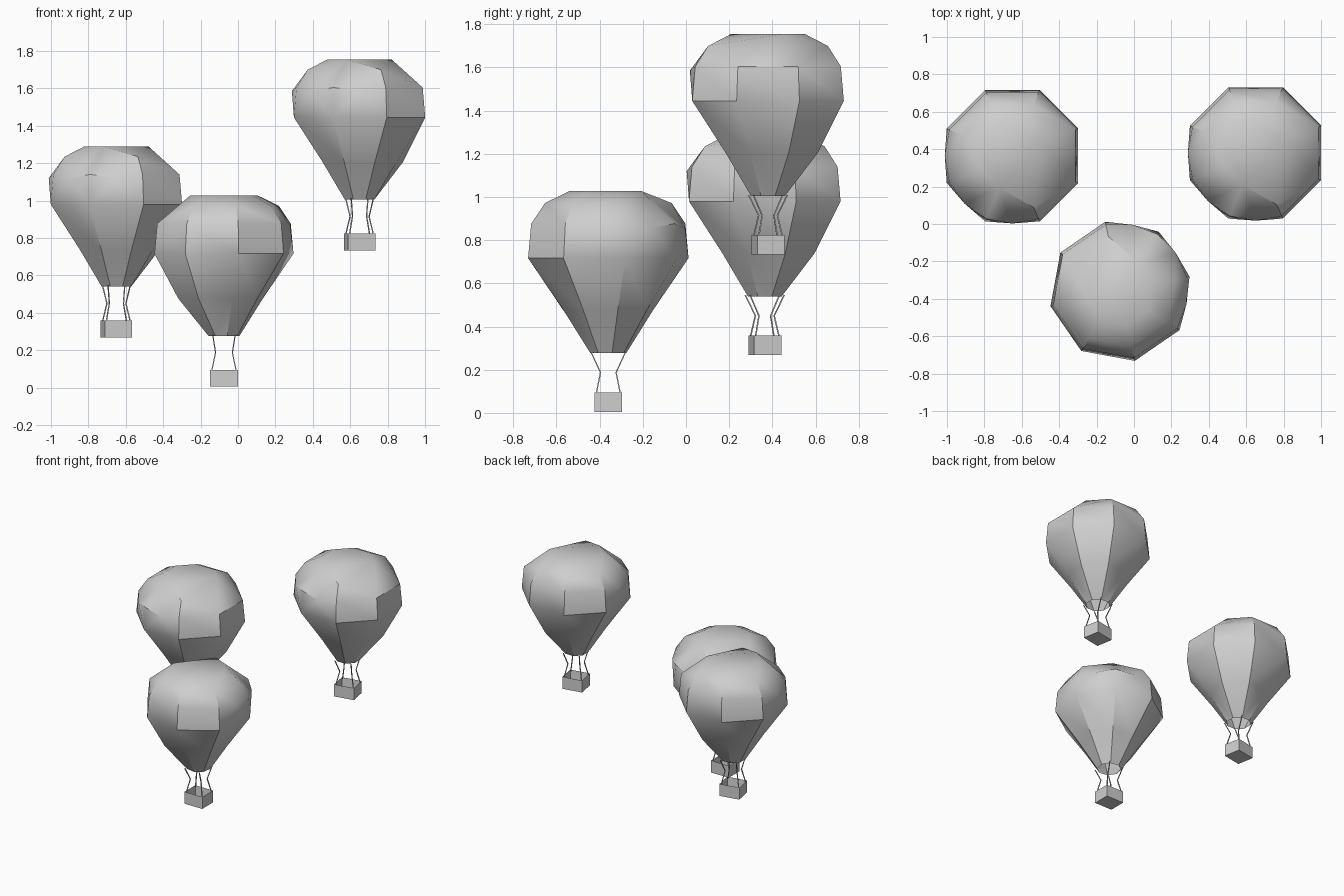
import bpy, bmesh
from math import radians, cos, sin
from mathutils import Matrix, Vector

if "Cube" in bpy.data.objects:
    bpy.data.objects.remove(bpy.data.objects["Cube"], do_unlink=True)

grey = bpy.data.materials.new("plain_grey")
grey.use_nodes = True
colour = (0.62, 0.62, 0.62, 1)
grey.diffuse_color = colour
grey.node_tree.nodes["Principled BSDF"].inputs["Base Color"].default_value = colour

SIDES = 8
# radius and height of each ring, from the mouth upward
PROFILE = [(0.085, 0), (0.213, 0.2), (0.38, 0.44), (0.365, 0.6), (0.3, 0.695), (0.185, 0.75)]


def polar(radius, degrees, z):
    a = radians(degrees)
    return Vector((radius * cos(a), radius * sin(a), z))


def finish(bm, name, matrix, angle=None):
    mesh = bpy.data.meshes.new(name)
    bm.to_mesh(mesh)
    bm.free()
    mesh.materials.append(grey)
    obj = bpy.data.objects.new(name, mesh)
    bpy.context.collection.objects.link(obj)
    obj.matrix_world = matrix
    if angle:
        bpy.ops.object.select_all(action='DESELECT')
        obj.select_set(True)
        bpy.context.view_layer.objects.active = obj
        bpy.ops.object.shade_smooth_by_angle(angle=radians(angle))


def envelope(name, matrix):
    """Eight-gored bag with an open mouth and an uneven crown."""
    bm = bmesh.new()
    rings = [[bm.verts.new(polar(r, 22.5 + 45 * i, z)) for i in range(SIDES)]
             for r, z in PROFILE]
    for low, high in zip(rings, rings[1:]):
        for i in range(SIDES):
            j = (i + 1) % SIDES
            bm.faces.new((low[i], low[j], high[j], high[i]))
    crown = rings[-1]
    bm.faces.new(crown)
    # fuller lower gores on one side
    for i in (0, 1):
        rings[1][i].co = polar(0.25, 22.5 + 45 * i, 0.2)
    # shoulder bulges in the middle of three gores
    for i in (3, 4, 5):
        edge = bm.edges.get((rings[3][i], rings[3][i + 1]))
        _, mid = bmesh.utils.edge_split(edge, edge.verts[0], 0.5)
        mid.co = polar(0.362, 45 * (i + 1), 0.58)
    # collapsed crown corners
    targets = {}
    shoulder = rings[4]
    targets[crown[6]] = shoulder[6]
    targets[shoulder[5]] = crown[5]
    for v in (crown[7], shoulder[7], shoulder[0]):
        targets[v] = crown[0]
    bmesh.ops.weld_verts(bm, targetmap=targets)
    bmesh.ops.triangulate(bm, faces=[f for f in bm.faces if len(f.verts) > 3])
    bmesh.ops.recalc_face_normals(bm, faces=bm.faces)
    finish(bm, name, matrix, 32)


def basket(name, matrix):
    """Open box with thin walls."""
    bm = bmesh.new()
    bmesh.ops.create_cube(bm, size=1, matrix=Matrix.Translation((0, 0, -0.227))
                          @ Matrix.Diagonal((0.148, 0.128, 0.09, 1)))
    top = max(bm.faces, key=lambda f: f.calc_center_median().z)
    bmesh.ops.inset_region(bm, faces=[top], thickness=0.008)
    bmesh.ops.translate(bm, verts=top.verts, vec=(0, 0, -0.08))
    finish(bm, name, matrix)


def ropes(name, matrix):
    """Four bent cords, pinched between mouth and basket."""
    bm = bmesh.new()
    half = 0.003
    for sx in (-1, 1):
        for sy in (-1, 1):
            loops = []
            for x, y, z in ((0.066, 0.056, -0.19), (0.045, 0.036, -0.09), (0.06, 0.08, 0.005)):
                loops.append([bm.verts.new((sx * x + dx * half, sy * y + dy * half, z))
                              for dx, dy in ((-1, -1), (1, -1), (1, 1), (-1, 1))])
            for low, high in zip(loops, loops[1:]):
                for i in range(4):
                    j = (i + 1) % 4
                    bm.faces.new((low[i], low[j], high[j], high[i]))
            bm.faces.new(loops[0][::-1])
            bm.faces.new(loops[-1])
    finish(bm, name, matrix)


# three balloons: position of the mouth centre and turn
for label, place, turn in (("left_low", (-0.65, 0.365, 0.54), 0),
                           ("front", (-0.075, -0.36, 0.277), 169.5),
                           ("right_high", (0.65, 0.38, 1.005), 0)):
    base = Matrix.Translation(place) @ Matrix.Rotation(radians(turn), 4, 'Z')
    hung = base @ Matrix.Rotation(radians(10.5), 4, 'Z')
    envelope("envelope_" + label, base)
    basket("basket_" + label, hung)
    ropes("ropes_" + label, hung)
